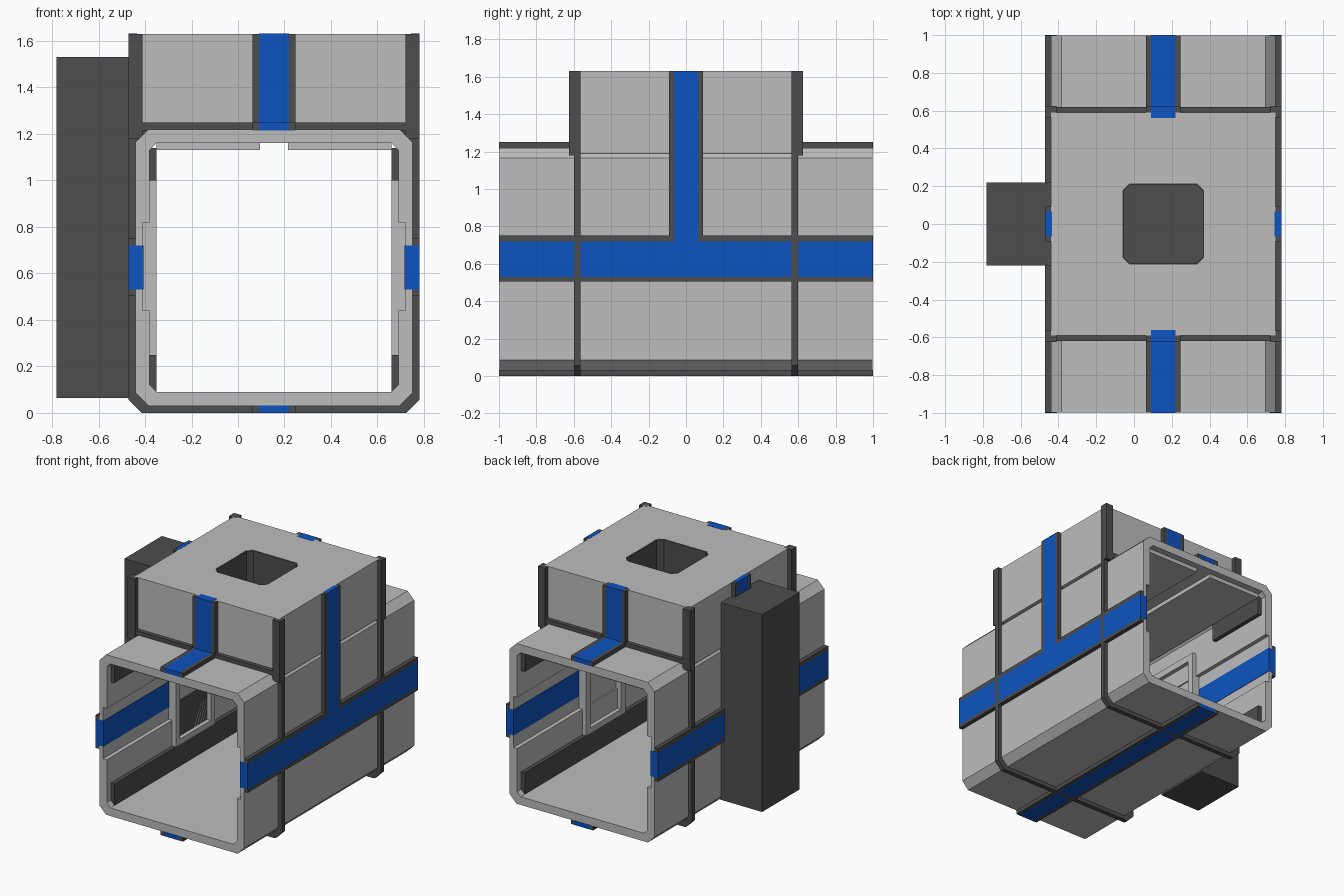
import bpy, bmesh
from mathutils import Vector

if "Cube" in bpy.data.objects:
    bpy.data.objects.remove(bpy.data.objects["Cube"], do_unlink=True)


def material(name, rgb):
    m = bpy.data.materials.new(name)
    m.use_nodes = True
    m.diffuse_color = (*rgb, 1)
    m.node_tree.nodes["Principled BSDF"].inputs["Base Color"].default_value = (*rgb, 1)
    return m


LIGHT = material("light grey panel", (0.51, 0.51, 0.51))
DARK = material("dark grey trim", (0.075, 0.075, 0.075))
BLUE = material("blue stripe", (0.004, 0.088, 0.53))

CX = 0.155            # centre line of the corridor
HALF = 0.595          # half width of the shell
RIM = HALF + 0.03     # half width out to the raised trim


def finish(name, bm, mat):
    bmesh.ops.recalc_face_normals(bm, faces=bm.faces)
    me = bpy.data.meshes.new(name)
    bm.to_mesh(me)
    bm.free()
    me.materials.append(mat)
    ob = bpy.data.objects.new(name, me)
    bpy.context.collection.objects.link(ob)
    return ob


def box(name, xs, ys, zs, mat):
    """Box between two corners; x is measured from the corridor centre line."""
    bm = bmesh.new()
    bmesh.ops.create_cube(bm, size=1)
    lo, hi = (Vector(p) for p in zip(xs, ys, zs))
    for v in bm.verts:
        f = v.co + Vector((0.5, 0.5, 0.5))
        v.co = Vector([a + (b - a) * t for a, b, t in zip(lo, hi, f)])
        v.co.x += CX
    return finish(name, bm, mat)


def prism(name, loops, axis, start, end, mat):
    """Extrude an outline with holes along one axis."""
    place = {"x": lambda u, v, w: (w + CX, u, v),
             "y": lambda u, v, w: (u + CX, w, v),
             "z": lambda u, v, w: (u + CX, v, w)}[axis]
    bm = bmesh.new()
    edges = []
    for loop in loops:
        vs = [bm.verts.new(place(u, v, start)) for u, v in loop]
        edges += [bm.edges.new((vs[i - 1], vs[i])) for i in range(len(vs))]
    bmesh.ops.triangle_fill(bm, edges=edges, use_beauty=True)
    out = bmesh.ops.extrude_face_region(bm, geom=bm.faces[:])
    step = Vector(place(0, 0, end)) - Vector(place(0, 0, start))
    moved = [g for g in out["geom"] if isinstance(g, bmesh.types.BMVert)]
    bmesh.ops.translate(bm, verts=moved, vec=step)
    return finish(name, bm, mat)


def chamfered(w, lo, hi, c):
    return [(-w + c, lo), (w - c, lo), (w, lo + c), (w, hi - c),
            (w - c, hi), (-w + c, hi), (-w, hi - c), (-w, lo + c)]


def rect(w, lo, hi):
    return [(-w, lo), (w, lo), (w, hi), (-w, hi)]


def span(s, a, b):
    """Range a..b, mirrored when s is -1."""
    return (a, b) if s > 0 else (-b, -a)


# Corridor shell with a shallow channel inside each wall
shell = chamfered(HALF, 0.03, 1.22, 0.055)
right_inner = [(0.505, 0.09), (0.535, 0.12), (0.535, 0.44), (0.565, 0.44),
               (0.565, 0.82), (0.535, 0.82), (0.535, 1.13), (0.505, 1.16)]
inner = right_inner + [(-u, v) for u, v in reversed(right_inner)]
prism("corridor_shell", [shell, inner], "y", -0.998, 0.998, LIGHT)

# Raised upper block with a dark lined shaft
hole = chamfered(0.215, -0.215, 0.215, 0.035)
lining = chamfered(0.209, -0.209, 0.209, 0.035)
prism("upper_block", [rect(HALF, -0.59, 0.59), hole], "z", 1.19, 1.63, LIGHT)
prism("shaft_lining", [hole, lining], "z", 1.2, 1.629, DARK)
box("shaft_floor", (-0.21, 0.21), (-0.21, 0.21), (1.2, 1.24), DARK)

# Side machinery box
box("side_box", (-0.935, -0.594), (-0.22, 0.22), (0.065, 1.53), DARK)

# Ceiling liner, split by a central slot
for s, side in ((1, "left"), (-1, "right")):
    box(f"ceiling_liner_{side}", span(s, 0.06, 0.505), (-0.95, 0.95), (1.13, 1.165), LIGHT)

# Straps, corner trims and stripes at each end of the upper block
for s, end in ((1, "back"), (-1, "front")):
    prism(f"strap_{end}", [chamfered(RIM, 0.0, 1.25, 0.055), shell], "y",
          s * 0.565, s * 0.6, DARK)
    box(f"block_foot_trim_{end}", (-HALF, HALF), span(s, 0.565, 0.62), (1.215, 1.25), DARK)
    box(f"block_stripe_{end}", (-0.065, 0.065), span(s, 0.56, 0.625), (1.22, 1.631), BLUE)
    box(f"roof_stripe_{end}", (-0.065, 0.065), span(s, 0.58, 1.0), (1.215, 1.25), BLUE)
    for t, side in ((1, "left"), (-1, "right")):
        tag = f"{end}_{side}"
        box(f"corner_trim_{tag}", span(t, 0.565, RIM), span(s, 0.565, 0.625),
            (1.18, 1.63), DARK)
        box(f"block_stripe_trim_{tag}", span(t, 0.065, 0.092), span(s, 0.565, 0.625),
            (1.215, 1.63), DARK)
        box(f"roof_stripe_trim_{tag}", span(t, 0.065, 0.092), span(s, 0.58, 0.999),
            (1.215, 1.25), DARK)
        box(f"upper_wall_slab_{tag}", span(t, 0.505, 0.54), span(s, 0.45, 0.95),
            (1.0, 1.14), DARK)

# Stripe under the floor
box("floor_stripe", (-0.065, 0.065), (-1, 1), (-0.0, 0.032), BLUE)

# Side stripes, their trims, and the inner wall fittings
for t, side in ((1, "left"), (-1, "right")):
    box(f"floor_stripe_trim_{side}", span(t, 0.065, 0.092), (-0.999, 0.999), (0, 0.032), DARK)
    box(f"side_stripe_{side}", span(t, 0.562, RIM), (-1, 1), (0.53, 0.72), BLUE)
    box(f"side_stripe_lower_trim_{side}", span(t, 0.593, RIM), (-0.999, 0.999),
        (0.505, 0.53), DARK)
    box(f"upright_stripe_{side}", span(t, 0.59, RIM), (-0.065, 0.065), (0.72, 1.631), BLUE)
    for s, end in ((1, "back"), (-1, "front")):
        box(f"side_stripe_upper_trim_{side}_{end}", span(t, 0.593, RIM),
            span(s, 0.065, 0.999), (0.72, 0.75), DARK)
        box(f"upright_stripe_trim_{side}_{end}", span(t, 0.59, RIM),
            span(s, 0.065, 0.092), (0.74, 1.63), DARK)
    box(f"lower_wall_slab_{side}", span(t, 0.505, 0.54), (-0.95, 0.95), (0.085, 0.25), DARK)
    prism(f"wall_frame_{side}", [rect(0.23, 0.25, 1.0), rect(0.18, 0.29, 0.95)], "x",
          t * 0.505, t * 0.57, LIGHT)
    box(f"frame_backing_{side}", span(t, 0.545, 0.57), (-0.19, 0.19), (0.27, 0.97), LIGHT)

# Dark hatch low in the frame beside the machinery box
box("hatch", (-0.546, -0.535), (-0.18, 0.18), (0.29, 0.55), DARK)
